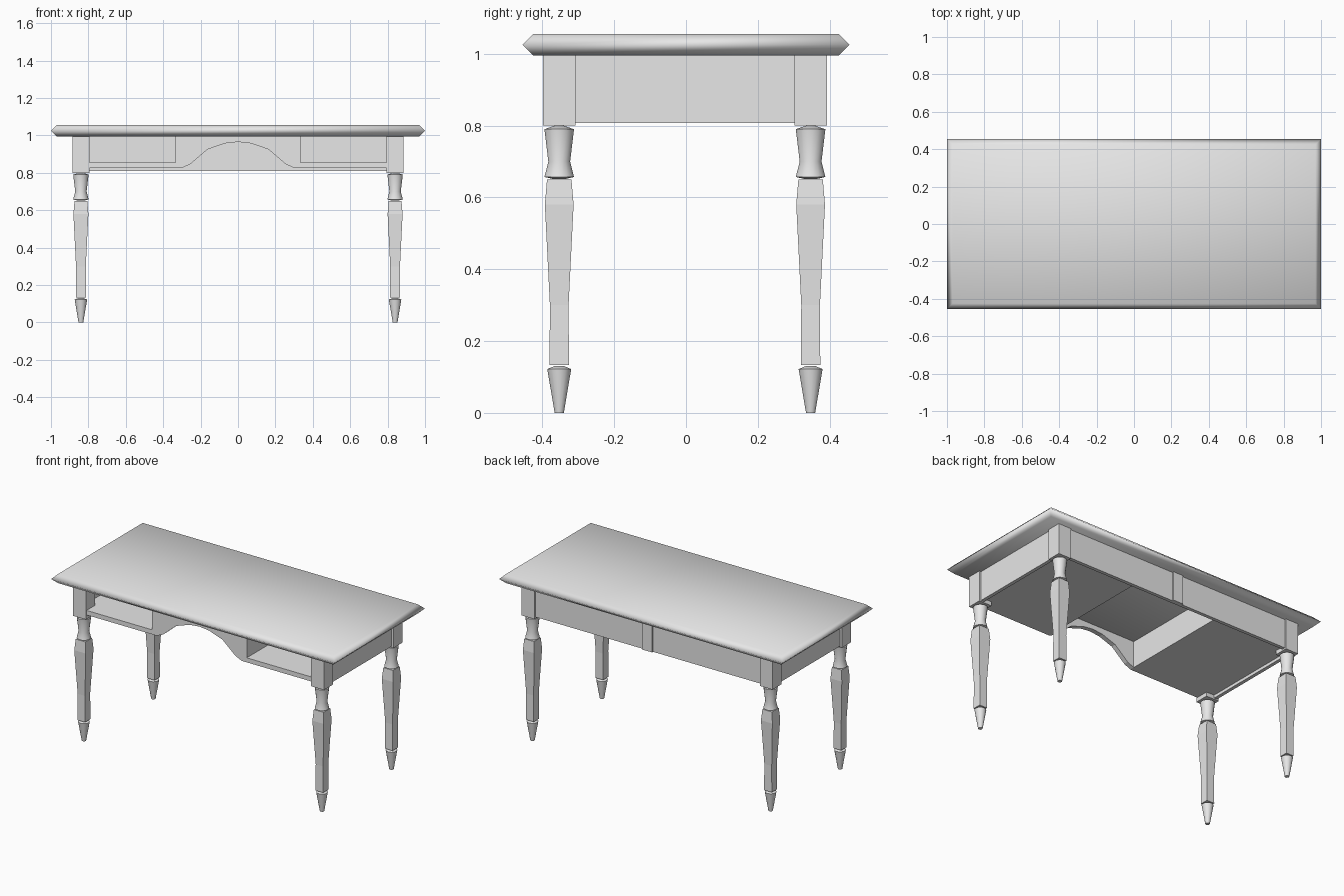
import bpy, bmesh, math

cube = bpy.data.objects.get("Cube")
if cube:
    bpy.data.objects.remove(cube, do_unlink=True)

grey = bpy.data.materials.new("plain_grey")
grey.use_nodes = True
GREY = (0.8, 0.8, 0.8, 1)
grey.diffuse_color = GREY
grey.node_tree.nodes["Principled BSDF"].inputs["Base Color"].default_value = GREY


def finish(name, bm, smooth=None):
    """Turn a bmesh into a named object; smooth is the sharp-edge angle in degrees."""
    bmesh.ops.recalc_face_normals(bm, faces=bm.faces)
    mesh = bpy.data.meshes.new(name)
    bm.to_mesh(mesh)
    bm.free()
    mesh.materials.append(grey)
    obj = bpy.data.objects.new(name, mesh)
    bpy.context.scene.collection.objects.link(obj)
    if smooth:
        bpy.ops.object.select_all(action='DESELECT')
        obj.select_set(True)
        bpy.context.view_layer.objects.active = obj
        bpy.ops.object.shade_smooth_by_angle(angle=math.radians(smooth))
    return obj


def box(name, x0, x1, y0, y1, z0, z1):
    bm = bmesh.new()
    bmesh.ops.create_cube(bm, size=1)
    for v in bm.verts:
        v.co.x = x1 if v.co.x > 0 else x0
        v.co.y = y1 if v.co.y > 0 else y0
        v.co.z = z1 if v.co.z > 0 else z0
    return finish(name, bm)


def loft(name, rings, sides, x=0, y=0, smooth=None):
    """Skin a stack of (z, half_x, half_y) rings; four sides give a rectangle."""
    bm = bmesh.new()
    grow = math.sqrt(2) if sides == 4 else 1
    loops = []
    for z, hx, hy in rings:
        angles = [math.tau * (i + 0.5) / sides for i in range(sides)]
        loops.append([bm.verts.new((x + grow * hx * math.cos(a),
                                    y + grow * hy * math.sin(a), z)) for a in angles])
    for low, high in zip(loops, loops[1:]):
        for i in range(sides):
            j = (i + 1) % sides
            bm.faces.new((low[i], low[j], high[j], high[i]))
    bm.faces.new(loops[0])
    bm.faces.new(loops[-1])
    return finish(name, bm, smooth)


# Tabletop with a pointed edge, softly shaded all over
loft("tabletop", [(0.995, 0.97, 0.425), (1.025, 1.0, 0.455), (1.055, 0.97, 0.425)],
     4, smooth=180)

# Leg profiles as (z, half width)
FOOT = [(0, 0.013), (0.122, 0.034), (0.131, 0.012)]
SHAFT = [(0.133, 0.027), (0.30, 0.026), (0.58, 0.040), (0.65, 0.034)]
COLLAR = [(0.652, 0.02), (0.657, 0.042), (0.70, 0.031), (0.79, 0.042), (0.80, 0.012)]

# Four legs: turned foot, square shaft, turned collar and corner block
for side, sx in (("left", 1), ("right", -1)):
    for end, ly in (("front", -0.353), ("back", 0.347)):
        lx = sx * 0.84
        tag = f"{end}_{side}"
        for part, profile, sides, angle in (("foot", FOOT, 16, 40),
                                            ("leg_shaft", SHAFT, 4, None),
                                            ("leg_collar", COLLAR, 16, 40)):
            loft(f"{tag}_{part}", [(z, r, r) for z, r in profile], sides, lx, ly, angle)
        box(f"{tag}_corner_block", lx - 0.045, lx + 0.045, ly - 0.045, ly + 0.045, 0.80, 0.995)

# Side aprons, open compartments and their inner walls
for side, sx in (("left", 1), ("right", -1)):
    def span(a, b):
        return sorted((sx * a, sx * b))
    box(f"{side}_apron", *span(0.85, 0.872), -0.31, 0.305, 0.807, 0.995)
    box(f"{side}_compartment_floor", *span(0.30, 0.851), -0.36, 0.37, 0.826, 0.855)
    box(f"{side}_compartment_wall", *span(0.30, 0.335), -0.36, 0.37, 0.855, 0.995)

# Back apron with its centre stile
box("back_apron", -0.80, 0.80, 0.36, 0.382, 0.81, 0.995)
box("back_stile", -0.035, 0.035, 0.36, 0.392, 0.81, 0.995)

# Front apron: arched centre and low rails under the open compartments
half = [(0.07, 0.957), (0.163, 0.925), (0.255, 0.846), (0.30, 0.826), (0.80, 0.826),
        (0.80, 0.855), (0.335, 0.855), (0.335, 0.995)]
outline = [(0, 0.965)] + half + [(-x, z) for x, z in reversed(half)]
bm = bmesh.new()
face = bm.faces.new([bm.verts.new((x, -0.39, z)) for x, z in outline])
extruded = bmesh.ops.extrude_face_region(bm, geom=[face])
for v in extruded["geom"]:
    if isinstance(v, bmesh.types.BMVert):
        v.co.y += 0.03
finish("front_apron", bm)
